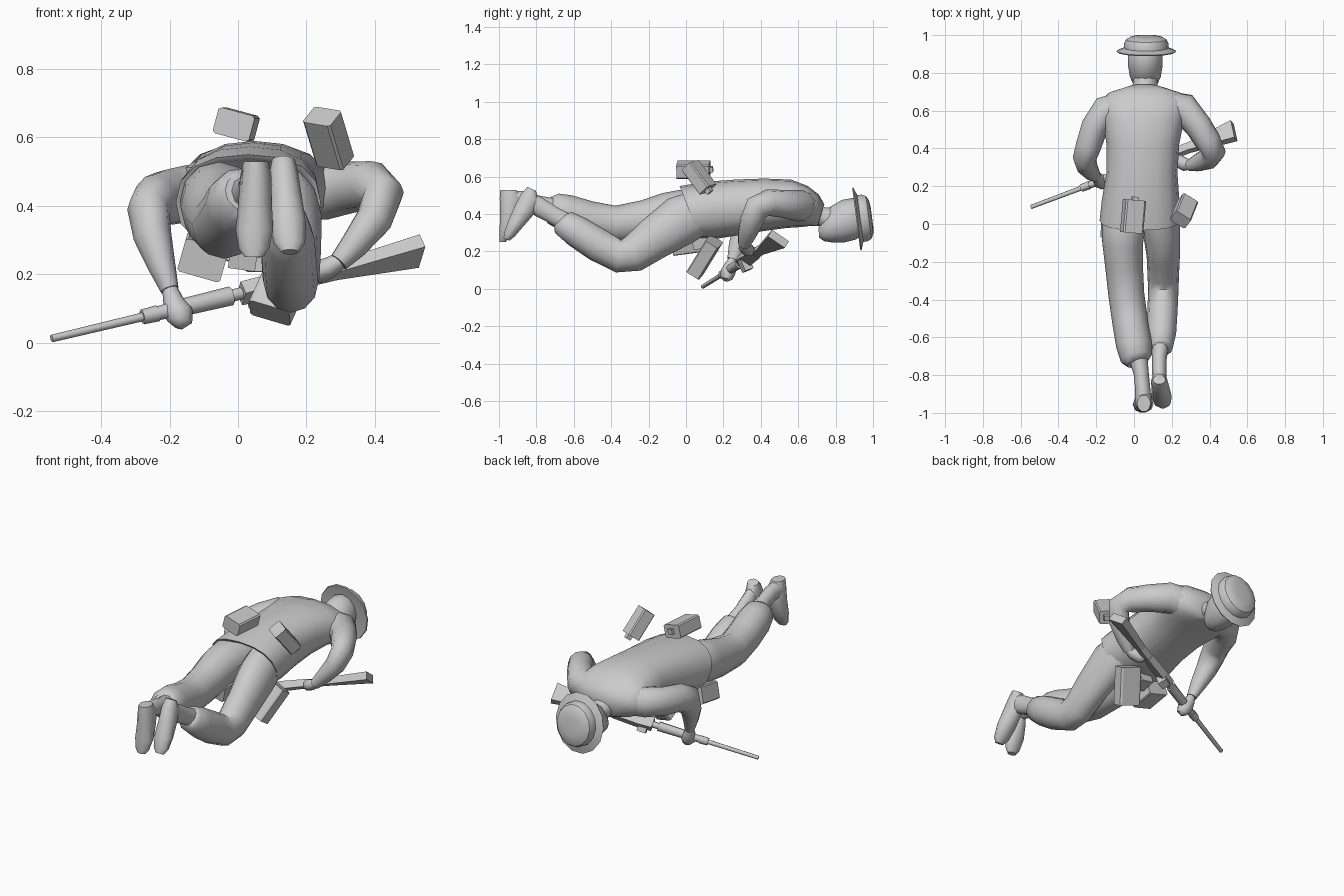
import bpy, bmesh, math
from mathutils import Vector, Euler

mat = bpy.data.materials.new("plain grey")
mat.diffuse_color = (0.6, 0.6, 0.6, 1)


def finish(name, bm, smooth=None):
    bmesh.ops.recalc_face_normals(bm, faces=bm.faces)
    me = bpy.data.meshes.new(name)
    bm.to_mesh(me)
    bm.free()
    ob = bpy.data.objects.new(name, me)
    bpy.context.collection.objects.link(ob)
    me.materials.append(mat)
    if smooth:
        bpy.ops.object.select_all(action='DESELECT')
        ob.select_set(True)
        bpy.context.view_layer.objects.active = ob
        bpy.ops.object.shade_smooth_by_angle(angle=math.radians(smooth))
    return ob


def loft(name, stations, n=12, ref=(1, 0, 0), normal=None, caps=(True, True), smooth=50,
         turn=0.0, power=1.0):
    """stations: (centre, half width along ref, half depth[, ring normal]); power < 1 squares the ring"""
    bm = bmesh.new()
    pts = [Vector(s[0]) for s in stations]
    rings = []

    def sq(x):
        return math.copysign(abs(x) ** power, x)
    for i, s in enumerate(stations):
        if len(s) > 3:
            t = Vector(s[3])
        elif normal:
            t = Vector(normal)
        else:
            a, b = pts[max(i - 1, 0)], pts[min(i + 1, len(pts) - 1)]
            t = (pts[i] - a).normalized() + (b - pts[i]).normalized()
        t.normalize()
        u = Vector(ref)
        u = (u - t * u.dot(t)).normalized()
        v = t.cross(u)
        rings.append([bm.verts.new(pts[i] + u * s[1] * sq(math.cos(k)) + v * s[2] * sq(math.sin(k)))
                      for k in [turn + 2 * math.pi * j / n for j in range(n)]])
    for a, b in zip(rings, rings[1:]):
        for j in range(n):
            bm.faces.new((a[j], a[(j + 1) % n], b[(j + 1) % n], b[j]))
    if caps[0]:
        bm.faces.new(rings[0][::-1])
    if caps[1]:
        bm.faces.new(rings[-1])
    return finish(name, bm, smooth)


def box(name, c, size, rot=(0, 0, 0), bevel=0.0):
    bm = bmesh.new()
    bmesh.ops.create_cube(bm, size=1)
    if bevel:
        # chamfer the edges running along the long local axis
        es = [e for e in bm.edges if abs((e.verts[0].co - e.verts[1].co).y) > .5]
        bmesh.ops.bevel(bm, geom=es, offset=bevel, segments=1, affect='EDGES')
    m = Euler([math.radians(a) for a in rot]).to_matrix()
    for v in bm.verts:
        v.co = m @ Vector([v.co[i] * size[i] for i in range(3)]) + Vector(c)
    return finish(name, bm)


# jacket: folded-in hem, waist, chest, shoulders, collar
hem = (0, .93, .36)
loft("jacket", [
    ((.04, .10, .415), .16, .11, hem),
    ((.035, .025, .41), .19, .135, hem),
    ((.03, .02, .41), .212, .15, hem),
    ((.035, .13, .42), .205, .155, (0, 1, .15)),
    ((.042, .27, .435), .188, .15, (0, 1, 0)),
    ((.047, .42, .45), .192, .14, (0, 1, 0)),
    ((.05, .55, .455), .215, .13, (0, 1, -.1)),
    ((.055, .63, .44), .235, .112, (0, 1, -.2)),
    ((.055, .685, .42), .20, .088, (0, 1, -.3)),
    ((.055, .722, .395), .088, .06, (0, 1, -.3)),
], n=16, smooth=60, power=.85)

# trouser legs, overlapping at the seat
loft("left_trouser_leg", [
    ((-.04, .10, .42), .11, .10), ((-.055, -.02, .415), .115, .115), ((-.06, -.10, .395), .108, .12),
    ((-.053, -.22, .365), .10, .11), ((-.04, -.38, .345), .095, .10),
    ((-.02, -.52, .37), .095, .10), ((.0, -.64, .405), .095, .10),
    ((.012, -.71, .43), .085, .085), ((.02, -.735, .44), .06, .06)])
loft("right_trouser_leg", [
    ((.13, .07, .41), .10, .12), ((.145, -.03, .365), .10, .135),
    ((.155, -.17, .27), .088, .115), ((.155, -.28, .19), .083, .10),
    ((.155, -.36, .175), .08, .088), ((.15, -.47, .235), .08, .09),
    ((.145, -.58, .305), .078, .085), ((.14, -.655, .355), .065, .072),
    ((.14, -.67, .37), .045, .05)])

# ankles and boots
loft("left_ankle", [((.02, -.70, .43), .052, .055), ((.038, -.79, .455), .04, .046),
                    ((.046, -.87, .475), .04, .05), ((.05, -.96, .475), .044, .055)], n=10)
loft("left_boot", [((.052, -.95, .53), .036, .045), ((.052, -.935, .485), .046, .064),
                   ((.05, -.94, .41), .049, .058), ((.048, -.955, .33), .055, .043),
                   ((.046, -.972, .275), .045, .027), ((.046, -.98, .25), .026, .017)],
     n=10, normal=(0, 0, 1))
loft("right_ankle", [((.14, -.63, .35), .047, .052), ((.134, -.72, .40), .038, .05),
                     ((.134, -.78, .435), .038, .054), ((.135, -.845, .475), .036, .05)], n=10)
loft("right_boot", [((.133, -.825, .535), .034, .026), ((.134, -.832, .485), .044, .058),
                    ((.14, -.865, .42), .048, .058), ((.145, -.91, .35), .054, .045),
                    ((.15, -.945, .29), .046, .031), ((.152, -.96, .265), .026, .018)],
     n=10, normal=(0, .42, .9))

# sleeves and hands
loft("left_sleeve", [
    ((-.06, .62, .435), .08, .085), ((-.15, .598, .435), .082, .085), ((-.208, .515, .425), .072, .082),
    ((-.24, .415, .415), .068, .08), ((-.262, .35, .385), .062, .08),
    ((-.25, .31, .31), .056, .062), ((-.225, .275, .23), .042, .048),
    ((-.20, .25, .155), .027, .03)], smooth=60)
loft("right_sleeve", [
    ((.15, .63, .44), .08, .085), ((.265, .61, .445), .085, .085), ((.34, .52, .455), .072, .075),
    ((.39, .44, .46), .07, .072), ((.425, .38, .435), .06, .068),
    ((.398, .35, .36), .054, .062), ((.34, .325, .285), .042, .048),
    ((.295, .31, .235), .03, .032)], smooth=60)
loft("left_hand", [((-.20, .25, .16), .022, .022), ((-.19, .24, .125), .03, .034),
                   ((-.175, .225, .09), .045, .04), ((-.17, .215, .06), .036, .034),
                   ((-.175, .21, .045), .015, .015)], n=8)
loft("right_hand", [((.30, .31, .24), .022, .025), ((.27, .315, .222), .036, .03),
                    ((.235, .335, .205), .036, .034), ((.215, .35, .195), .018, .02)],
     n=8, ref=(0, 1, 0))

# neck and head
loft("neck", [((.055, .67, .41), .07, .06), ((.058, .73, .385), .065, .055),
              ((.06, .79, .37), .065, .07)], n=10)
loft("head", [
    ((.06, .71, .30), .03, .025), ((.06, .735, .32), .062, .065), ((.06, .78, .345), .082, .097),
    ((.06, .84, .362), .092, .114), ((.06, .90, .375), .092, .112), ((.06, .945, .38), .07, .09)],
    n=12, normal=(0, 1, .05))

# brimmed helmet: inner face, brim rim, crown dome
tilt = Vector((0, .99, .13)).normalized()
brim = [(-.003, .10), (-.012, .155), (-.006, .158), (.010, .118), (.035, .117),
        (.055, .108), (.068, .085), (.073, .05)]
loft("helmet", [(Vector((.065, .922, .375)) + tilt * h, r, r * 1.1) for h, r in brim],
     n=14, normal=tilt, smooth=30)


# rifle, laid along one sloping line
def gun(x, lift=0.0):
    return Vector((x, .09 + (x + .545) * .376, .012 + (x + .545) * .238 + lift))


loft("barrel", [(gun(-.545), .011, .011), (gun(-.24), .013, .013)], n=8, ref=(0, 1, 0))
loft("front_band", [(gun(-.28), .020, .022), (gun(-.235), .022, .024)], n=8, ref=(0, 1, 0))
loft("fore_stock", [(gun(-.24), .018, .02), (gun(-.15), .024, .026), (gun(-.02), .026, .028)],
     n=8, ref=(0, 1, 0))
loft("barrel_sleeve", [(gun(-.02), .018, .018), (gun(.02), .018, .018)], n=8, ref=(0, 1, 0))
edge = (0, .85, -.5)
q = math.pi / 4
loft("receiver", [(gun(.01), .045, .03), (gun(.08), .05, .03), (gun(.22), .04, .028)],
     n=4, ref=edge, turn=q, smooth=None)
loft("butt_stock", [(gun(.20), .032, .026), (gun(.29), .032, .026), (gun(.38), .05, .028),
                    (gun(.53), .078, .032)], n=4, ref=edge, turn=q, smooth=None)
box("magazine", gun(.06, -.025), (.05, .05, .07), (20, -14, 20))

# pouches and canteens around the belt
box("back_pouch", (-.005, .04, .638), (.11, .175, .078), (0, 15, -5), .08)
box("back_pouch_cap", (.005, .132, .64), (.03, .025, .03), (0, 15, -5))
box("side_pouch", (.265, .07, .597), (.095, .165, .075), (-52, 8, -32), .08)
box("side_pouch_cap", (.297, .122, .525), (.03, .025, .03), (-52, 8, -32))
box("belly_pouch_right", (.13, .10, .17), (.125, .21, .08), (56, 16, -14), .08)
box("belly_pouch_left", (-.10, .0, .25), (.13, .15, .10), (8, 16, 0), .06)
box("belt_buckle_pouch", (.015, .08, .25), (.08, .09, .06), (10, 8, 0))
